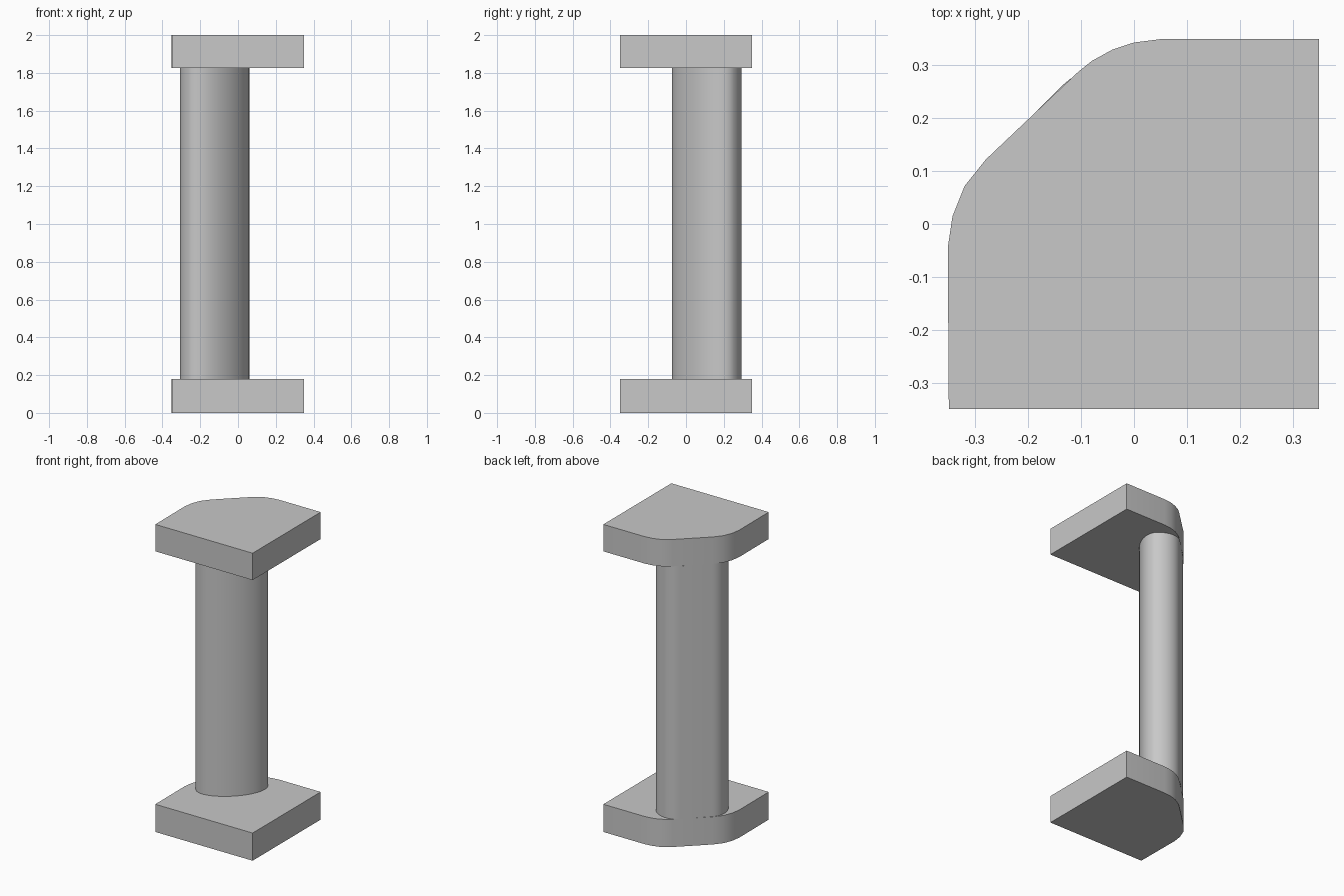
import bpy, bmesh, math

cube = bpy.data.objects.get("Cube")
if cube:
    bpy.data.objects.remove(cube, do_unlink=True)

grey = bpy.data.materials.new("plain grey")
grey.use_nodes = True
colour = (0.58, 0.58, 0.58, 1)
grey.diffuse_color = colour
grey.node_tree.nodes["Principled BSDF"].inputs["Base Color"].default_value = colour


def extrude_outline(name, outline, bottom, top):
    """Extrude a counter-clockwise outline into a smooth-sided solid."""
    bm = bmesh.new()
    face = bm.faces.new([bm.verts.new((x, y, bottom)) for x, y in outline])
    result = bmesh.ops.extrude_face_region(bm, geom=[face])
    verts = [g for g in result["geom"] if isinstance(g, bmesh.types.BMVert)]
    bmesh.ops.translate(bm, verts=verts, vec=(0, 0, top - bottom))
    bmesh.ops.recalc_face_normals(bm, faces=bm.faces)
    mesh = bpy.data.meshes.new(name)
    bm.to_mesh(mesh)
    bm.free()
    mesh.materials.append(grey)
    obj = bpy.data.objects.new(name, mesh)
    bpy.context.collection.objects.link(obj)
    bpy.ops.object.select_all(action='DESELECT')
    obj.select_set(True)
    bpy.context.view_layer.objects.active = obj
    bpy.ops.object.shade_smooth_by_angle(angle=math.radians(35))
    return obj


def arc(cx, cy, rx, ry, start, end, steps):
    """Points along an elliptical arc, angles in degrees."""
    angles = [math.radians(start + (end - start) * i / steps) for i in range(steps + 1)]
    return [(cx + rx * math.cos(a), cy + ry * math.sin(a)) for a in angles]


# End plates: square with one rounded, chamfered corner
plate = [(-0.35, -0.35), (0.35, -0.35), (0.35, 0.35), (0.055, 0.35),
         (0.0, 0.343), (-0.04, 0.33), (-0.08, 0.308), (-0.105, 0.288),
         (-0.28, 0.122), (-0.32, 0.072), (-0.343, 0.015), (-0.352, -0.045)]
extrude_outline("bottom_plate", plate, 0, 0.18)
extrude_outline("top_plate", plate, 1.825, 2)

# Grip column: bowed inner side, flat outer side flush with the chamfer
shift, depth = -0.01, 0.152
section = arc(shift, depth, 0.215, 0.121, 180, 360, 28)
section += arc(shift + 0.1, depth, 0.115, 0.129, 0, 90, 10)[1:]
section += arc(shift - 0.1, depth, 0.115, 0.129, 90, 180, 10)[:-1]
h = math.sqrt(0.5)
column = [((u - v) * h, (u + v) * h) for u, v in section]
extrude_outline("grip_column", column, 0.18, 1.825)
